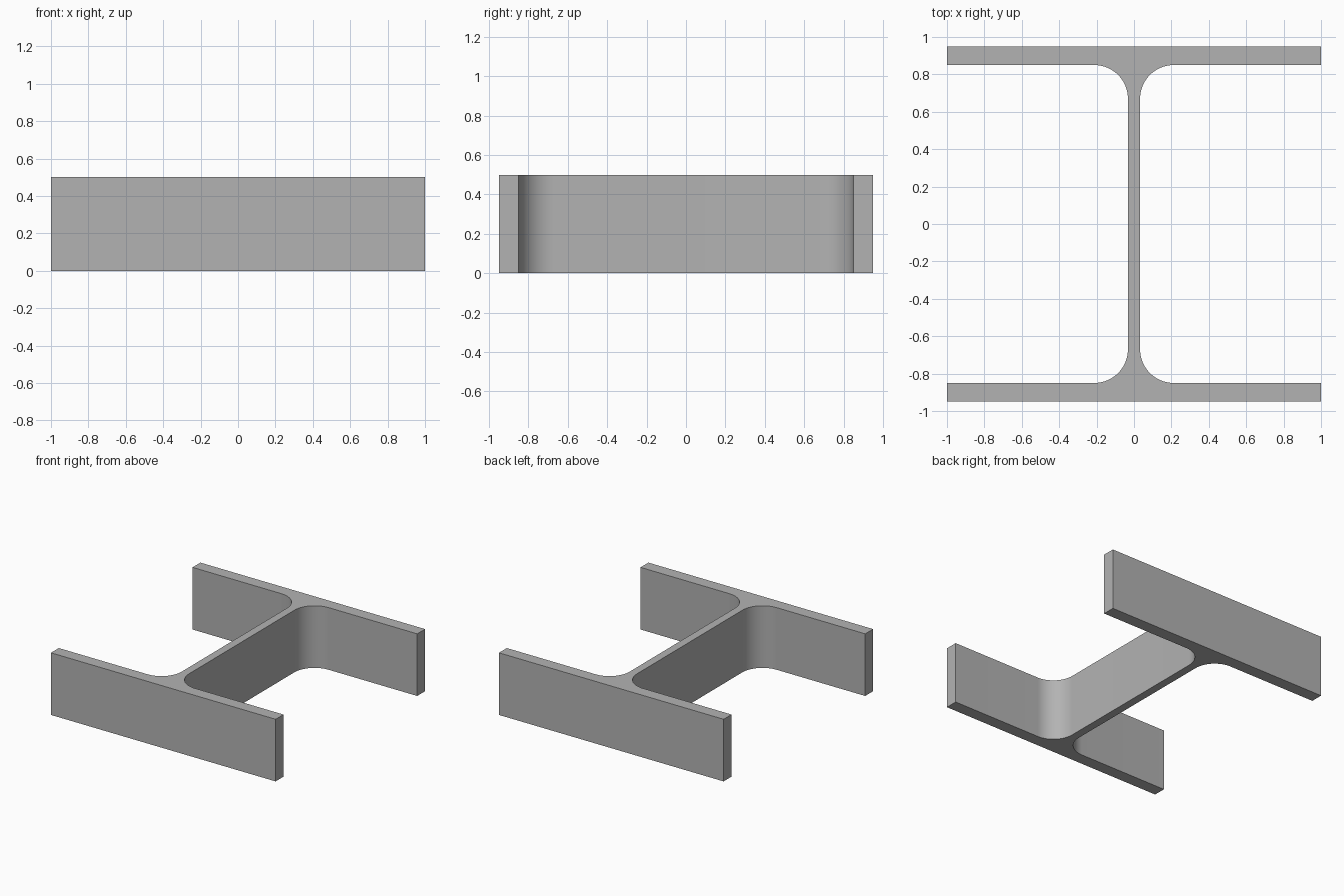
import bpy, bmesh
from math import sin, cos, pi

old = bpy.data.objects.get("Cube")
if old:
    bpy.data.objects.remove(old, do_unlink=True)

HALF_WIDTH, HALF_DEPTH, HEIGHT = 1.0, 0.95, 0.5
HALF_WEB, FLANGE, RADIUS, STEPS = 0.0325, 0.1, 0.18, 16

# Plain grey steel
steel = bpy.data.materials.new("grey steel")
steel.use_nodes = True
color = (0.45, 0.45, 0.45, 1)
steel.diffuse_color = color
steel.node_tree.nodes["Principled BSDF"].inputs["Base Color"].default_value = color

# One quarter of the section: flange end, then the fillet into the web
inner = HALF_DEPTH - FLANGE
cx, cy = HALF_WEB + RADIUS, inner - RADIUS
quarter = [(HALF_WIDTH, HALF_DEPTH), (HALF_WIDTH, inner)]
for i in range(STEPS + 1):
    a = pi / 2 * (1 + i / STEPS)
    quarter.append((cx + RADIUS * cos(a), cy + RADIUS * sin(a)))

# Mirror the quarter to get the whole H section
right = quarter + [(x, -y) for x, y in reversed(quarter)]
section = right + [(-x, y) for x, y in reversed(right)]

# Extrude the section upwards
bm = bmesh.new()
base = bm.faces.new([bm.verts.new((x, y, 0)) for x, y in section])
top = bmesh.ops.extrude_face_region(bm, geom=[base], use_keep_orig=True)["geom"]
bmesh.ops.translate(bm, vec=(0, 0, HEIGHT),
                    verts=[v for v in top if isinstance(v, bmesh.types.BMVert)])
bmesh.ops.recalc_face_normals(bm, faces=bm.faces)
mesh = bpy.data.meshes.new("steel_beam")
bm.to_mesh(mesh)
bm.free()
mesh.materials.append(steel)

beam = bpy.data.objects.new("steel_beam", mesh)
bpy.context.collection.objects.link(beam)

# Smooth fillets, sharp corners
bpy.ops.object.select_all(action="DESELECT")
beam.select_set(True)
bpy.context.view_layer.objects.active = beam
bpy.ops.object.shade_smooth_by_angle(angle=pi / 6)
